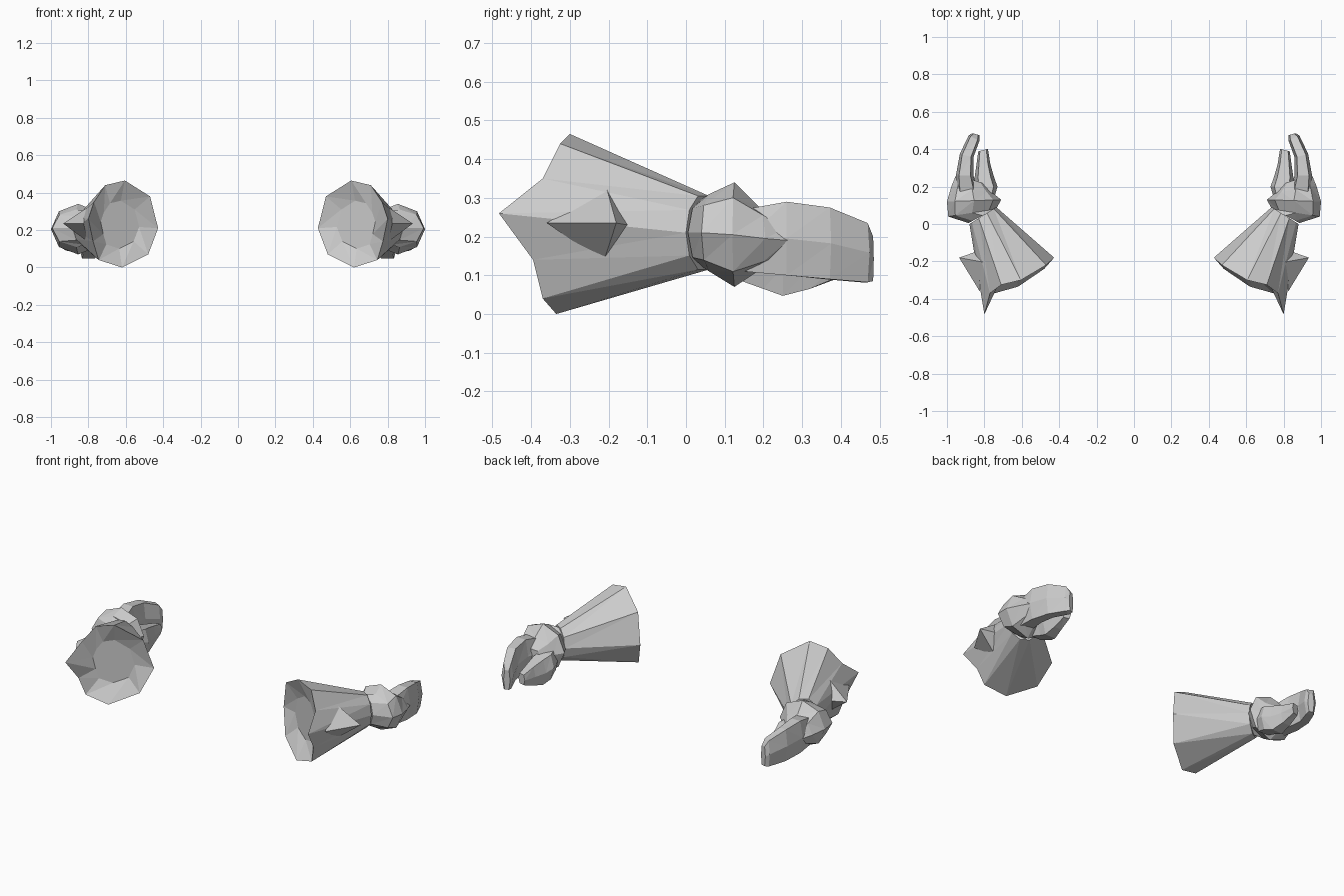
import bpy, bmesh, math
from mathutils import Vector

if "Cube" in bpy.data.objects:
    bpy.data.objects.remove(bpy.data.objects["Cube"])


def ring(cx, cy, cz, ux, uy, h, n=8):
    """Elliptical section: (ux, uy) is the horizontal half axis, h the vertical one."""
    pts = []
    for i in range(n):
        a = 2 * math.pi * i / n
        pts.append(Vector((cx + ux * math.cos(a), cy + uy * math.cos(a), cz + h * math.sin(a))))
    return pts


def finish(name, bm):
    bmesh.ops.recalc_face_normals(bm, faces=bm.faces)
    me = bpy.data.meshes.new(name)
    bm.to_mesh(me)
    bm.free()
    ob = bpy.data.objects.new(name, me)
    bpy.context.collection.objects.link(ob)
    m = ob.modifiers.new("pair", 'MIRROR')
    m.use_axis[0] = True
    m.use_mirror_merge = False
    return ob


def loft(name, rings):
    """Skin a list of sections with triangles and close the ends."""
    bm = bmesh.new()
    vr = [[bm.verts.new(p) for p in r] for r in rings]
    n = len(rings[0])
    for a, b in zip(vr, vr[1:]):
        for i in range(n):
            j = (i + 1) % n
            bm.faces.new((a[i], a[j], b[j]))
            bm.faces.new((a[i], b[j], b[i]))
    bm.faces.new(vr[0])
    bm.faces.new(vr[-1])
    return finish(name, bm)


# Flared forearm cuff: pointed rim, shallow dished opening, narrow wrist
rim = [Vector(p) for p in (
    (.80, -.483, .26), (.77, -.37, .35), (.71, -.325, .44), (.605, -.30, .465), (.47, -.22, .38),
    (.427, -.18, .21), (.48, -.24, .07), (.62, -.335, 0), (.745, -.37, .04), (.775, -.395, .14))]
floor_c = Vector((.635, -.27, .225))
dish = [floor_c + (p - Vector((.62, -.30, .225))) * .55 for p in rim]
for p in dish:                       # flatten the floor across the arm axis
    p.y = floor_c.y - .5 * (p.x - floor_c.x)
wrist = ring(.808, .045, .21, .072, -.045, .10, 10)
loft("forearm_cuff", [dish, rim, wrist])

# Side spike on the outside of the cuff
bm = bmesh.new()
base = [bm.verts.new(p) for p in (
    (.80, -.205, .325), (.825, -.36, .235), (.80, -.213, .135), (.85, -.15, .23))]
tip = bm.verts.new((.935, -.18, .235))
for i in range(4):
    bm.faces.new((base[i], base[(i + 1) % 4], tip))
bm.faces.new(base)
finish("cuff_spike", bm)

# Hand: flared guard that narrows towards the knuckles
loft("hand_guard", [
    ring(.81, .045, .21, .075, -.04, .09),
    ring(.865, .06, .21, .128, -.02, .10),
    ring(.855, .125, .205, .145, -.005, .135),
    ring(.865, .185, .195, .11, .02, .085),
    ring(.875, .24, .19, .075, .025, .045)])


def box_ring(cx, cy, ux, uy, z0, z1):
    """Six sided finger section, flat top and bottom with a ridge on each side."""
    zm = (z0 + z1) / 2
    return [Vector((cx + s * ux, cy + s * uy, z)) for s, z in (
        (1, zm), (.65, z1), (-.65, z1), (-1, zm), (-.65, z0), (.65, z0))]


# Joined fingers curling inwards
loft("fingers", [
    box_ring(.89, .15, .06, .0, .11, .27),
    box_ring(.905, .26, .047, .0, .10, .29),
    box_ring(.895, .365, .036, .01, .09, .275),
    box_ring(.855, .46, .029, .014, .082, .235),
    box_ring(.845, .48, .018, .005, .085, .20)])

# Thumb, lower and on the inner side
loft("thumb", [
    box_ring(.80, .13, .05, .0, .09, .22),
    box_ring(.79, .20, .06, .0, .065, .21),
    box_ring(.80, .25, .052, .0, .047, .195),
    box_ring(.805, .32, .037, .0, .065, .175),
    box_ring(.807, .395, .026, -.007, .095, .155)])
